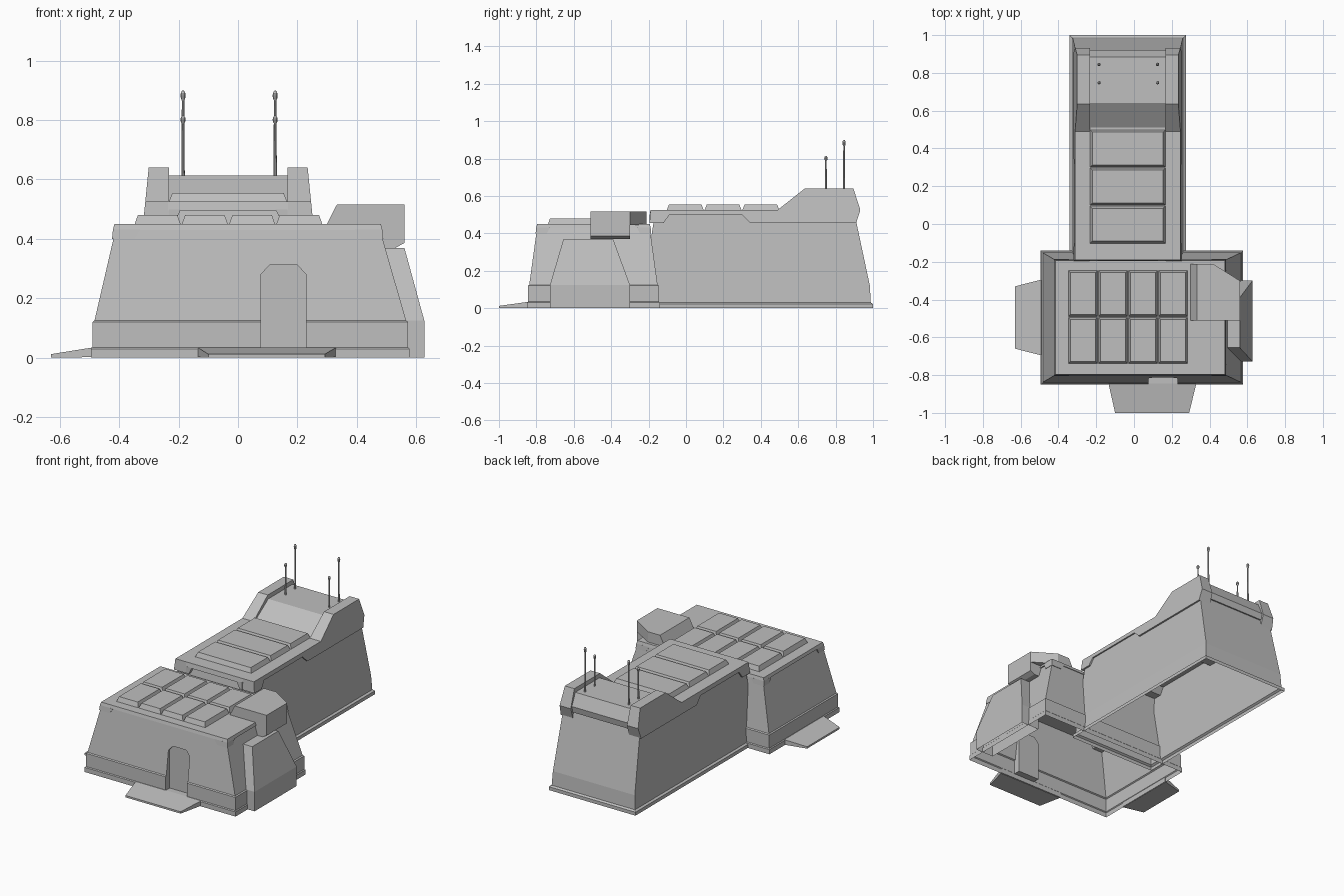
import bpy
import bmesh
from mathutils import Matrix

cube = bpy.data.objects.get("Cube")
if cube:
    bpy.data.objects.remove(cube, do_unlink=True)

concrete = bpy.data.materials.new("concrete grey")
concrete.use_nodes = True
GREY = (0.52, 0.52, 0.52, 1)
concrete.diffuse_color = GREY
concrete.node_tree.nodes["Principled BSDF"].inputs["Base Color"].default_value = GREY


def finish(name, bm):
    bmesh.ops.recalc_face_normals(bm, faces=bm.faces)
    mesh = bpy.data.meshes.new(name)
    bm.to_mesh(mesh)
    bm.free()
    mesh.materials.append(concrete)
    ob = bpy.data.objects.new(name, mesh)
    bpy.context.collection.objects.link(ob)
    return ob


def loft(name, rings):
    """Solid through rings of equal point count, capped at both ends."""
    bm = bmesh.new()
    loops = [[bm.verts.new(p) for p in ring] for ring in rings]
    n = len(loops[0])
    for a, b in zip(loops, loops[1:]):
        for i in range(n):
            j = (i + 1) % n
            bm.faces.new((a[i], a[j], b[j], b[i]))
    bm.faces.new(loops[0])
    bm.faces.new(loops[-1])
    return finish(name, bm)


def rect(x0, x1, y0, y1, z, inset=0.0):
    x0, x1, y0, y1 = x0 + inset, x1 - inset, y0 + inset, y1 - inset
    return [(x0, y0, z), (x1, y0, z), (x1, y1, z), (x0, y1, z)]


def open_bottom(ob):
    bm = bmesh.new()
    bm.from_mesh(ob.data)
    low = [f for f in bm.faces if f.calc_center_median().z < 0.001]
    bmesh.ops.delete(bm, geom=low, context="FACES")
    bm.to_mesh(ob.data)
    bm.free()


def tiles(name, xs, ys, z, height, inset):
    for x0, x1 in zip(xs, xs[1:]):
        for y0, y1 in zip(ys, ys[1:]):
            loft(name, [rect(x0, x1, y0, y1, z, 0.002),
                        rect(x0, x1, y0, y1, z + height, inset)])


# Front hall: flange, plinth and tapered walls
base = (-0.495, 0.578, -0.85, -0.14)
front_hall = loft("front_hall", [
    rect(*base, 0), rect(*base, 0.03), rect(*base, 0.035, 0.005),
    rect(*base, 0.12, 0.005), rect(*base, 0.125, 0.012),
    rect(-0.41, 0.475, -0.795, -0.195, 0.44)])

# Door niche with clipped top corners
door = [(0.077, 0.032), (0.229, 0.032), (0.229, 0.28), (0.2, 0.312),
        (0.106, 0.312), (0.077, 0.28)]
cutter = loft("door_cutter", [[(x, y, z) for x, z in door] for y in (-1.1, -0.803)])
cutter.hide_render = True
cut = front_hall.modifiers.new("door", "BOOLEAN")
cut.operation = "DIFFERENCE"
cut.solver = "EXACT"
cut.object = cutter
bpy.context.view_layer.objects.active = front_hall
bpy.ops.object.modifier_apply(modifier=cut.name)
bpy.data.objects.remove(cutter, do_unlink=True)
open_bottom(front_hall)

# Front roof slab with thicker corners
roof = (-0.424, 0.489, -0.804, -0.186)
loft("front_roof", [rect(*roof, 0.43, 0.003), rect(*roof, 0.45, 0.008)])
for x, sx in ((roof[0], 1), (roof[1], -1)):
    for y, sy in ((roof[2], 1), (roof[3], -1)):
        def corner(z, outer, w, d):
            return [(x + sx * a, y + sy * b, z) for a, b in
                    ((outer, outer), (w, outer), (w, d), (outer, d))]
        loft("front_roof_corner", [corner(0.4, 0, 0.075, 0.06),
                                   corner(0.431, 0.003, 0.095, 0.075)])
tiles("front_roof_tile", [-0.35 + 0.159 * i for i in range(5)],
      [-0.74, -0.492, -0.245], 0.449, 0.031, 0.013)

# Rear hall
MID = -0.033
rear = (MID - 0.308, MID + 0.308, -0.245, 1.0)
rear_hall = loft("rear_hall", [
    rect(*rear, 0), rect(*rear, 0.022), rect(*rear, 0.03, 0.012),
    rect(*rear, 0.12, 0.017),
    rect(MID - 0.272, MID + 0.272, -0.165, 0.9, 0.51)])
open_bottom(rear_hall)

# Rear roof: side rails, mirrored about the hall's centre line
rail = [(-0.195, 0.455), (-0.12, 0.455), (-0.09, 0.498), (0.3, 0.498),
        (0.345, 0.455), (0.91, 0.455), (0.932, 0.525), (0.895, 0.64),
        (0.635, 0.64), (0.49, 0.525), (-0.19, 0.525)]
for name, s in (("right_roof_rail", -1), ("left_roof_rail", 1)):
    loft(name, [[(MID + s * 0.2, y, z) for y, z in rail],
                [(MID + s * (0.286 - 0.1 * (z - 0.455)), y, z) for y, z in rail]])
    # Wider corner block under the front lip
    loft("front_lip_corner", [
        [(MID + s * a, b, z) for a, b in
         ((0.199, -0.195), (w, -0.195), (w, -0.12), (0.199, -0.12))]
        for z, w in ((0.455, 0.18), (0.498, 0.16))])

# Rear roof: raised deck between the rails
deck = [(-0.195, 0.495), (0.912, 0.495), (0.92, 0.535), (0.885, 0.613),
        (0.64, 0.613), (0.51, 0.525), (-0.19, 0.525)]
loft("rear_roof_deck", [[(MID + s * 0.202, y, z) for y, z in deck] for s in (-1, 1)])
tiles("rear_roof_tile", [-0.235, 0.168],
      [-0.105 + 0.202 * i for i in range(4)], 0.524, 0.03, 0.014)

# Overhanging roof housing on the left, with a clipped back corner
housing = [(0.297, 0.445), (0.333, 0.516), (0.56, 0.516), (0.56, 0.386),
           (0.53, 0.37), (0.45, 0.37)]
loft("roof_housing", [[(x, y, z) for x, z in housing] for y in (-0.51, -0.3)])
loft("roof_housing_back", [
    [(0.297 + t, -0.3, z), (0.56, -0.3, z), (0.42, -0.212, z), (0.297 + t, -0.212, z)]
    for t, z in ((0, 0.445), (0.036, 0.516))])

# Side buttress
buttress = loft("side_buttress", [
    rect(0.5, 0.627, -0.727, -0.3, 0), rect(0.5, 0.627, -0.727, -0.3, 0.125),
    rect(0.45, 0.56, -0.655, -0.39, 0.37)])
open_bottom(buttress)

# Entry ramps
loft("front_ramp", [
    [(-0.135, -0.845, 0.002), (0.33, -0.845, 0.002), (0.33, -0.845, 0.034), (-0.135, -0.845, 0.034)],
    [(-0.1, -1, 0), (0.292, -1, 0), (0.292, -1, 0.012), (-0.1, -1, 0.012)]])
loft("side_ramp", [
    [(-0.492, -0.695, 0.002), (-0.492, -0.295, 0.002), (-0.492, -0.295, 0.034), (-0.492, -0.695, 0.034)],
    [(-0.63, -0.66, 0), (-0.63, -0.33, 0), (-0.63, -0.33, 0.012), (-0.63, -0.66, 0.012)]])

# Antennas with rounded tips
for x in (-0.185, 0.125):
    for y, top in ((0.748, 0.815), (0.845, 0.9)):
        bm = bmesh.new()
        length = top - 0.62
        bmesh.ops.create_cone(bm, segments=8, radius1=0.006, radius2=0.004, depth=length,
                              matrix=Matrix.Translation((x, y, 0.6 + length / 2)))
        r = 0.018 if top > 0.85 else 0.014
        bmesh.ops.create_uvsphere(
            bm, u_segments=10, v_segments=6, radius=1,
            matrix=Matrix.Translation((x, y, top - r)) @ Matrix.Diagonal((0.009, 0.009, r, 1)))
        finish("antenna", bm)
